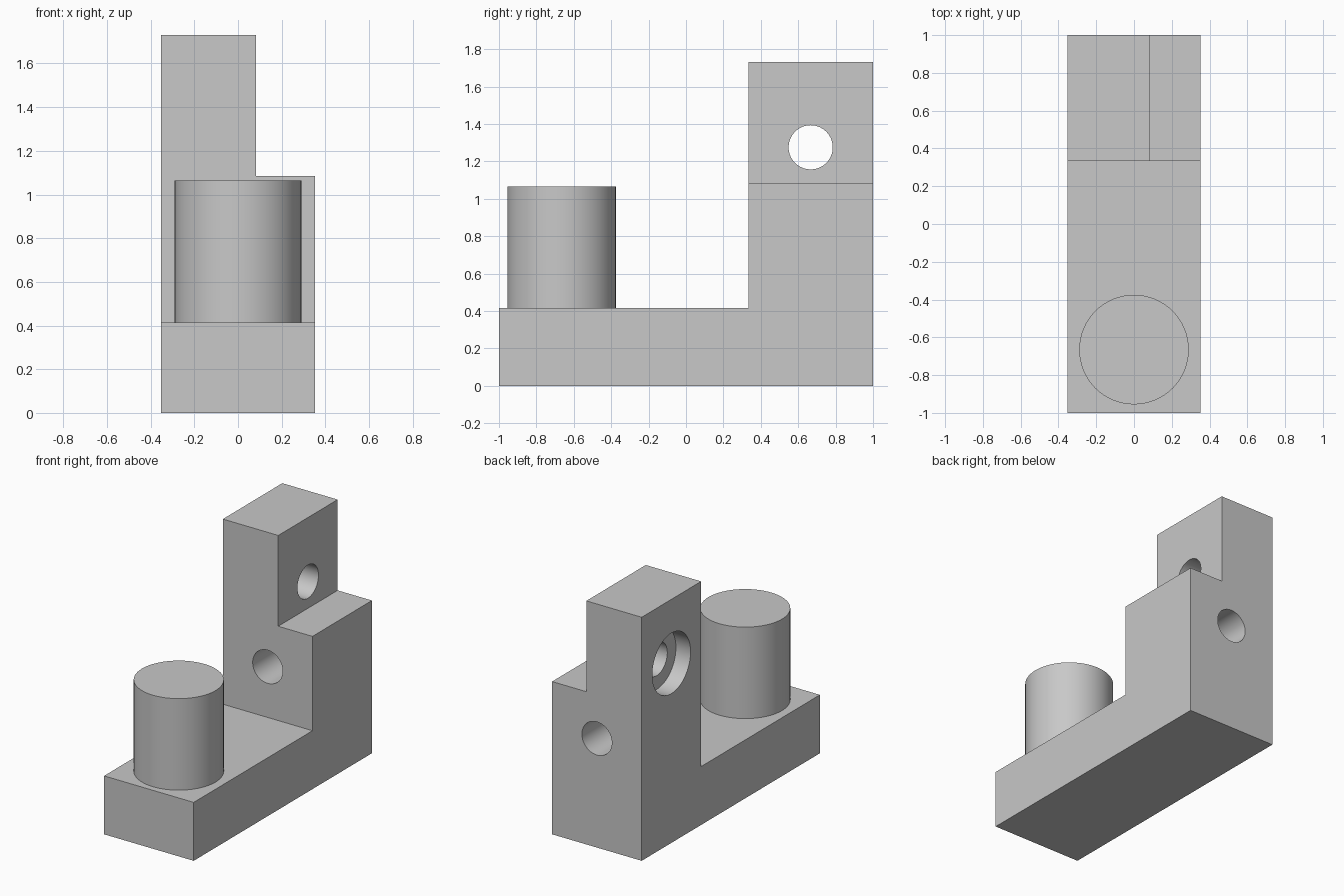
import bpy
import bmesh
from math import pi, radians
from mathutils import Vector

if "Cube" in bpy.data.objects:
    bpy.data.objects.remove(bpy.data.objects["Cube"], do_unlink=True)

# Main sizes
HALF_W = 0.352
BASE_TOP, STEP_TOP, TOWER_TOP = 0.415, 1.085, 1.73
TOWER_FRONT, TOWER_MID = 0.333, 0.6665
STEP_X = 0.083
HOLE_R, BORE_R, BORE_DEPTH = 0.118, 0.215, 0.115

grey = bpy.data.materials.new("plain grey")
grey.use_nodes = True
color = (0.58, 0.58, 0.58, 1)
grey.diffuse_color = color
grey.node_tree.nodes["Principled BSDF"].inputs["Base Color"].default_value = color


def cylinder(name, center, radius, depth, rotation=(0, 0, 0)):
    bpy.ops.mesh.primitive_cylinder_add(vertices=64, radius=radius, depth=depth,
                                        location=center, rotation=rotation)
    obj = bpy.context.object
    obj.name = name
    obj.data.materials.append(grey)
    return obj


def box(name, low, high):
    low, high = Vector(low), Vector(high)
    bpy.ops.mesh.primitive_cube_add(size=1, location=(low + high) / 2)
    obj = bpy.context.object
    obj.name = name
    obj.scale = high - low
    obj.data.materials.append(grey)
    return obj


def cut(target, cutter):
    bpy.context.view_layer.update()
    mod = target.modifiers.new("cut", "BOOLEAN")
    mod.operation = "DIFFERENCE"
    mod.solver = "EXACT"
    mod.object = cutter
    bpy.context.view_layer.objects.active = target
    bpy.ops.object.modifier_apply(modifier=mod.name)
    bpy.data.objects.remove(cutter, do_unlink=True)


def smooth(obj):
    bpy.ops.object.select_all(action="DESELECT")
    obj.select_set(True)
    bpy.context.view_layer.objects.active = obj
    bpy.ops.object.shade_smooth_by_angle(angle=radians(30))


# Bracket: L-shaped side profile extruded across the width
profile = [(-1, 0), (1, 0), (1, TOWER_TOP), (TOWER_FRONT, TOWER_TOP),
           (TOWER_FRONT, BASE_TOP), (-1, BASE_TOP)]
bm = bmesh.new()
face = bm.faces.new([bm.verts.new((-HALF_W, y, z)) for y, z in profile])
side = bmesh.ops.extrude_face_region(bm, geom=[face])["geom"]
bmesh.ops.translate(bm, vec=(2 * HALF_W, 0, 0),
                    verts=[v for v in side if isinstance(v, bmesh.types.BMVert)])
bmesh.ops.recalc_face_normals(bm, faces=bm.faces)
mesh = bpy.data.meshes.new("bracket")
bm.to_mesh(mesh)
bm.free()
bracket = bpy.data.objects.new("bracket", mesh)
bpy.context.collection.objects.link(bracket)
mesh.materials.append(grey)

# Step on the left of the tower
cut(bracket, box("step_cutter", (STEP_X, 0, STEP_TOP), (1, 2, 2)))

# Cross hole with a wide counterbore on the right, and a front-to-back hole
cut(bracket, cylinder("cross_hole_cutter", (0, TOWER_MID, 1.275), HOLE_R, 2, (0, pi / 2, 0)))
cut(bracket, cylinder("counterbore_cutter", (-HALF_W + BORE_DEPTH - 0.5, TOWER_MID, 1.275),
                      BORE_R, 1, (0, pi / 2, 0)))
cut(bracket, cylinder("long_hole_cutter", (0, TOWER_MID, 0.775), HOLE_R, 2, (pi / 2, 0, 0)))
smooth(bracket)

# Upright post on the front of the base, slightly sunk in
post_bottom, post_top = BASE_TOP - 0.02, 1.065
post = cylinder("post", (0, -0.665, (post_bottom + post_top) / 2), 0.29, post_top - post_bottom)
smooth(post)
